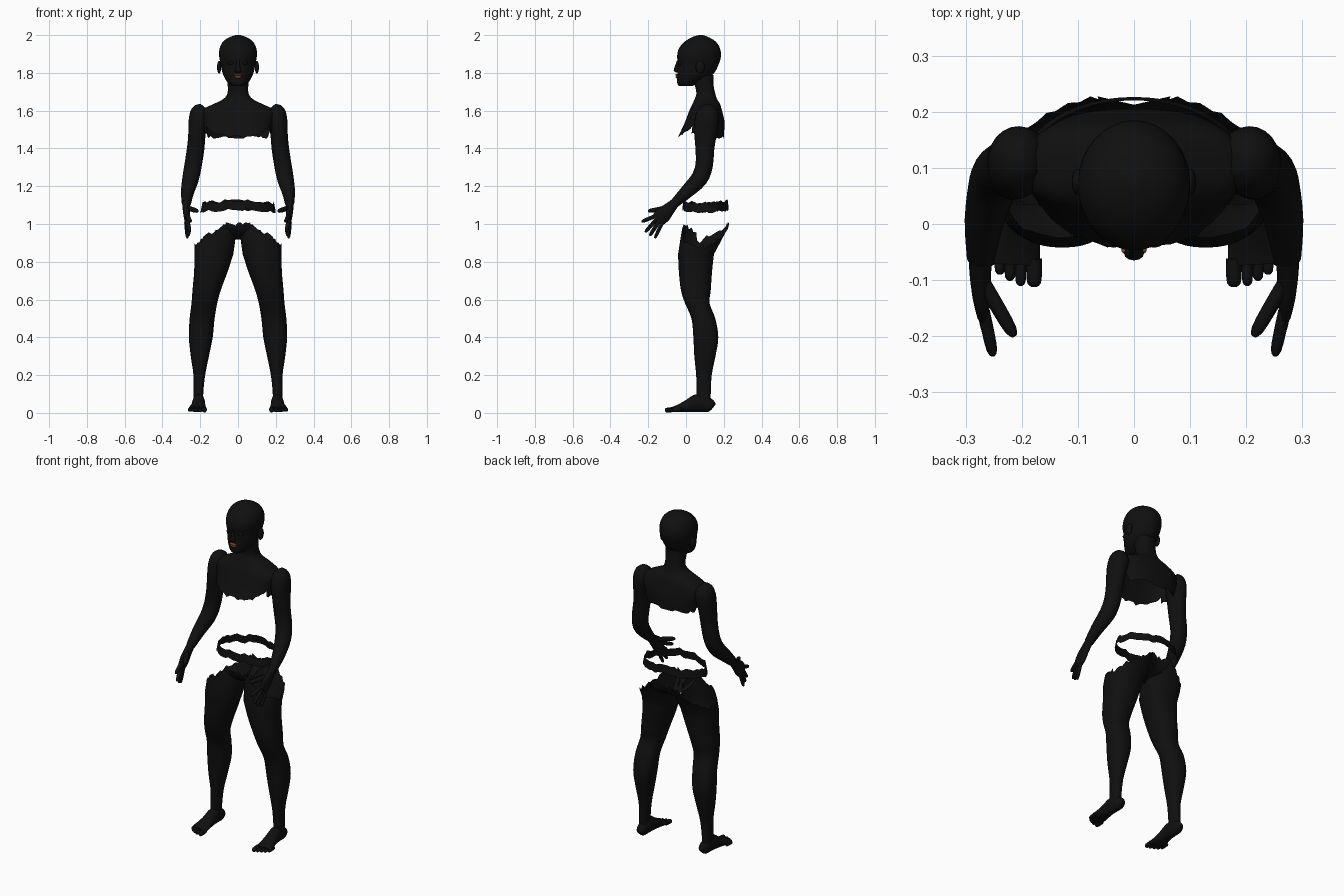
import bpy, bmesh, math, random
from mathutils import Vector

random.seed(4)
if "Cube" in bpy.data.objects:
    bpy.data.objects.remove(bpy.data.objects["Cube"])


def material(name, rgb):
    m = bpy.data.materials.new(name)
    m.use_nodes = True
    m.diffuse_color = (*rgb, 1)
    m.node_tree.nodes["Principled BSDF"].inputs["Base Color"].default_value = (*rgb, 1)
    return m


SKIN = material("near_black", (0.005, 0.005, 0.005))
LIP = material("brick_red", (0.25, 0.06, 0.04))


def finish(name, bm, mat, mirror):
    bmesh.ops.recalc_face_normals(bm, faces=bm.faces)
    me = bpy.data.meshes.new(name)
    bm.to_mesh(me)
    bm.free()
    me.materials.append(mat)
    ob = bpy.data.objects.new(name, me)
    bpy.context.collection.objects.link(ob)
    if mirror:
        ob.modifiers.new("mirror", "MIRROR").use_mirror_merge = False
    bpy.ops.object.select_all(action="DESELECT")
    ob.select_set(True)
    bpy.context.view_layer.objects.active = ob
    bpy.ops.object.shade_smooth_by_angle(angle=math.radians(50))
    return ob


def smooth_rings(rings, steps):
    """Catmull-Rom interpolation of ring parameters."""
    out = []
    for i in range(len(rings) - 1):
        a, b, c, d = (rings[max(i - 1, 0)], rings[i], rings[i + 1], rings[min(i + 2, len(rings) - 1)])
        for k in range(steps):
            t = k / steps
            out.append([q + 0.5 * t * (r - p + t * (2*p - 5*q + 4*r - s + t * (3*(q - r) + s - p)))
                        for p, q, r, s in zip(a, b, c, d)])
    return out + [list(rings[-1])]


def loft(name, rings, n=32, follow=False, power=2, fray=None, mirror=True, steps=3, mat=SKIN):
    """Skin over elliptical rings (x, y, z, rx, ry); fray gives a torn last edge."""
    if fray:
        rows = smooth_rings(rings[:-1], steps) + [rings[-1]]
    else:
        rows = smooth_rings(rings, steps)
    bm = bmesh.new()
    grid = []
    for i, r in enumerate(rows):
        u, v = Vector((1, 0, 0)), Vector((0, 1, 0))
        if follow:
            w = (Vector(rows[min(i + 1, len(rows) - 1)][:3]) - Vector(rows[max(i - 1, 0)][:3])).normalized()
            u = (u - w * u.dot(w)).normalized()
            v = w.cross(u)
        row = []
        for k in range(n):
            a = math.tau * k / n
            c, s = math.cos(a), math.sin(a)
            c = math.copysign(abs(c) ** (2 / power), c)
            s = math.copysign(abs(s) ** (2 / power), s)
            p = Vector(r[:3]) + u * c * r[3] + v * s * r[4]
            if fray and i == len(rows) - 1:
                p = grid[-1][k].co.lerp(p, fray(p, s) + random.uniform(-0.1, 0.1))
            row.append(bm.verts.new(p))
        grid.append(row)
    for a, b in zip(grid, grid[1:]):
        for k in range(n):
            j = (k + 1) % n
            bm.faces.new((a[k], a[j], b[j], b[k]))
    bm.faces.new(grid[0])
    if not fray:
        bm.faces.new(grid[-1])
    return finish(name, bm, mat, mirror)


def ball(name, loc, size, mat=SKIN, mirror=False):
    bm = bmesh.new()
    bmesh.ops.create_uvsphere(bm, u_segments=16, v_segments=10, radius=1)
    for v in bm.verts:
        v.co = Vector(loc) + v.co * Vector(size)
    return finish(name, bm, mat, mirror)


# Head: each level is height, face front, skull back, half width
levels = [(1.73, -0.035, 0.03, 0.025), (1.74, -0.045, 0.06, 0.045), (1.765, -0.047, 0.11, 0.066),
          (1.8, -0.046, 0.15, 0.082), (1.85, -0.043, 0.175, 0.093), (1.89, -0.047, 0.185, 0.1),
          (1.93, -0.037, 0.18, 0.097), (1.965, -0.008, 0.158, 0.08), (1.988, 0.03, 0.122, 0.048),
          (2.0, 0.065, 0.09, 0.012)]
loft("head", [(0, (f + b) / 2, z, w, (b - f) / 2) for z, f, b, w in levels], mirror=False)
loft("nose", [(0, -0.042, 1.865, 0.008, 0.006), (0, -0.05, 1.835, 0.01, 0.009),
              (0, -0.052, 1.812, 0.018, 0.013), (0, -0.044, 1.802, 0.012, 0.008)], n=12, mirror=False)
ball("ears", (0.1, 0.075, 1.83), (0.011, 0.024, 0.034), mirror=True)
ball("eyelids", (0.036, -0.03, 1.852), (0.018, 0.012, 0.01), mirror=True)
ball("upper_lip", (0, -0.046, 1.789), (0.023, 0.011, 0.006), LIP)
ball("lower_lip", (0, -0.045, 1.778), (0.02, 0.011, 0.007), LIP)


# Neck and chest shell, torn along the bottom
def chest_tear(p, s):
    return 0.95 if s > 0.5 else (0.65 if s > -0.5 else 0.2 + 0.75 * (-s - 0.5) / 0.5)


loft("neck_and_chest", [(0, 0.085, 1.79, 0.06, 0.06), (0, 0.095, 1.74, 0.055, 0.05),
                        (0, 0.105, 1.69, 0.056, 0.05), (0, 0.105, 1.66, 0.08, 0.06),
                        (0, 0.107, 1.635, 0.13, 0.073), (0, 0.105, 1.61, 0.18, 0.083),
                        (0, 0.103, 1.58, 0.195, 0.093), (0, 0.1, 1.54, 0.187, 0.105),
                        (0, 0.078, 1.455, 0.175, 0.122)],
     n=64, power=2.5, fray=chest_tear, mirror=False)

# Arms
loft("arms", [(0.18, 0.12, 1.618, 0.025, 0.03), (0.197, 0.117, 1.595, 0.05, 0.055),
              (0.208, 0.11, 1.55, 0.053, 0.064), (0.217, 0.103, 1.48, 0.046, 0.06),
              (0.224, 0.1, 1.4, 0.046, 0.05), (0.238, 0.096, 1.31, 0.046, 0.046),
              (0.251, 0.07, 1.24, 0.044, 0.045), (0.267, 0.005, 1.172, 0.035, 0.036),
              (0.273, -0.06, 1.11, 0.025, 0.025)], n=24, follow=True)

# Hands: palm, four spread fingers and a thumb
loft("palms", [(0.273, -0.055, 1.115, 0.022, 0.024), (0.274, -0.09, 1.08, 0.019, 0.033),
               (0.272, -0.12, 1.05, 0.017, 0.042), (0.27, -0.15, 1.02, 0.012, 0.038)],
     n=16, follow=True)


def digit(name, base, tip, r):
    b, t = Vector(base), Vector(tip)
    loft(name, [(*b.lerp(t, f), r * k, r * k) for f, k in ((0, 1), (0.5, 1), (0.88, 0.85), (1, 0.35))],
         n=10, follow=True, steps=2)


digit("index_fingers", (0.268, -0.155, 1.045), (0.251, -0.235, 1.012), 0.011)
digit("middle_fingers", (0.27, -0.152, 1.03), (0.255, -0.216, 0.957), 0.011)
digit("ring_fingers", (0.272, -0.142, 1.015), (0.26, -0.192, 0.938), 0.011)
digit("little_fingers", (0.275, -0.125, 1.008), (0.268, -0.165, 0.925), 0.01)
digit("thumbs", (0.268, -0.105, 1.085), (0.213, -0.2, 1.068), 0.013)

# Torn waist band
bm = bmesh.new()
rows = ([], [])
seg = 48
for k in range(seg):
    a = math.tau * k / seg
    x, y = math.cos(a), math.sin(a)
    mid = 1.1 - 0.012 * abs(x) ** 2 + random.uniform(-0.008, 0.008)
    for row, dz, grow in zip(rows, (-0.024, 0.024), (1.02, 0.97)):
        row.append(bm.verts.new((0.195 * x * grow, 0.103 + 0.121 * y * grow, mid + dz)))
for k in range(seg):
    j = (k + 1) % seg
    bm.faces.new((rows[0][k], rows[0][j], rows[1][j], rows[1][k]))
finish("waist_band", bm, SKIN, False)


# Legs, torn high at the middle and low at the outside
def thigh_tear(p, s):
    side = min(1, max(0, p.x / 0.23))
    z = 0.88 + 0.03 * (1 - side) + 0.1 * abs(s) * (1 - side ** 2)
    return (z - 0.84) / 0.16


loft("legs", [(0.21, 0.095, 0.03, 0.026, 0.035), (0.21, 0.093, 0.1, 0.026, 0.038),
              (0.205, 0.095, 0.2, 0.031, 0.041), (0.202, 0.1, 0.3, 0.048, 0.056),
              (0.197, 0.105, 0.4, 0.063, 0.066), (0.19, 0.092, 0.5, 0.066, 0.063),
              (0.178, 0.06, 0.58, 0.068, 0.065), (0.166, 0.052, 0.65, 0.075, 0.079),
              (0.143, 0.05, 0.75, 0.089, 0.088), (0.128, 0.053, 0.84, 0.103, 0.095),
              (0.115, 0.108, 1.0, 0.113, 0.125)], n=44, power=2.3, fray=thigh_tear)

# Crotch strip joining the thighs
bm = bmesh.new()
grid = []
for i in range(17):
    t = math.pi * i / 16
    y, z = 0.105 - 0.118 * math.cos(t), 1.0 - 0.082 * math.sin(t)
    w = 0.025 + 0.04 * abs(math.cos(t))
    grid.append([bm.verts.new((w * q, y + (0.015 * (abs(q) - 0.7) if i > 10 else 0),
                               z + (random.uniform(-0.015, 0.01) if i in (0, 16) else 0)))
                 for q in (-1, -0.6, -0.2, 0, 0.2, 0.6, 1)])
for a, b in zip(grid, grid[1:]):
    for k in range(6):
        bm.faces.new((a[k], a[k + 1], b[k + 1], b[k]))
finish("crotch_strip", bm, SKIN, False)

# Feet and toes
loft("feet", [(0.207, 0.145, 0.03, 0.015, 0.018), (0.207, 0.13, 0.038, 0.028, 0.034),
              (0.208, 0.07, 0.053, 0.033, 0.049), (0.21, 0.01, 0.037, 0.038, 0.033),
              (0.214, -0.04, 0.024, 0.047, 0.02), (0.216, -0.07, 0.018, 0.047, 0.014)],
     n=20, follow=True)
toes = [(0.178, -0.112, 0.014), (0.202, -0.11, 0.01), (0.221, -0.101, 0.01),
        (0.239, -0.09, 0.01), (0.255, -0.074, 0.01)]
for i, (x, y, r) in enumerate(toes):
    digit(f"toes_{i + 1}", (x, y + 0.05, 0.018), (x, y, 0.014), r)
